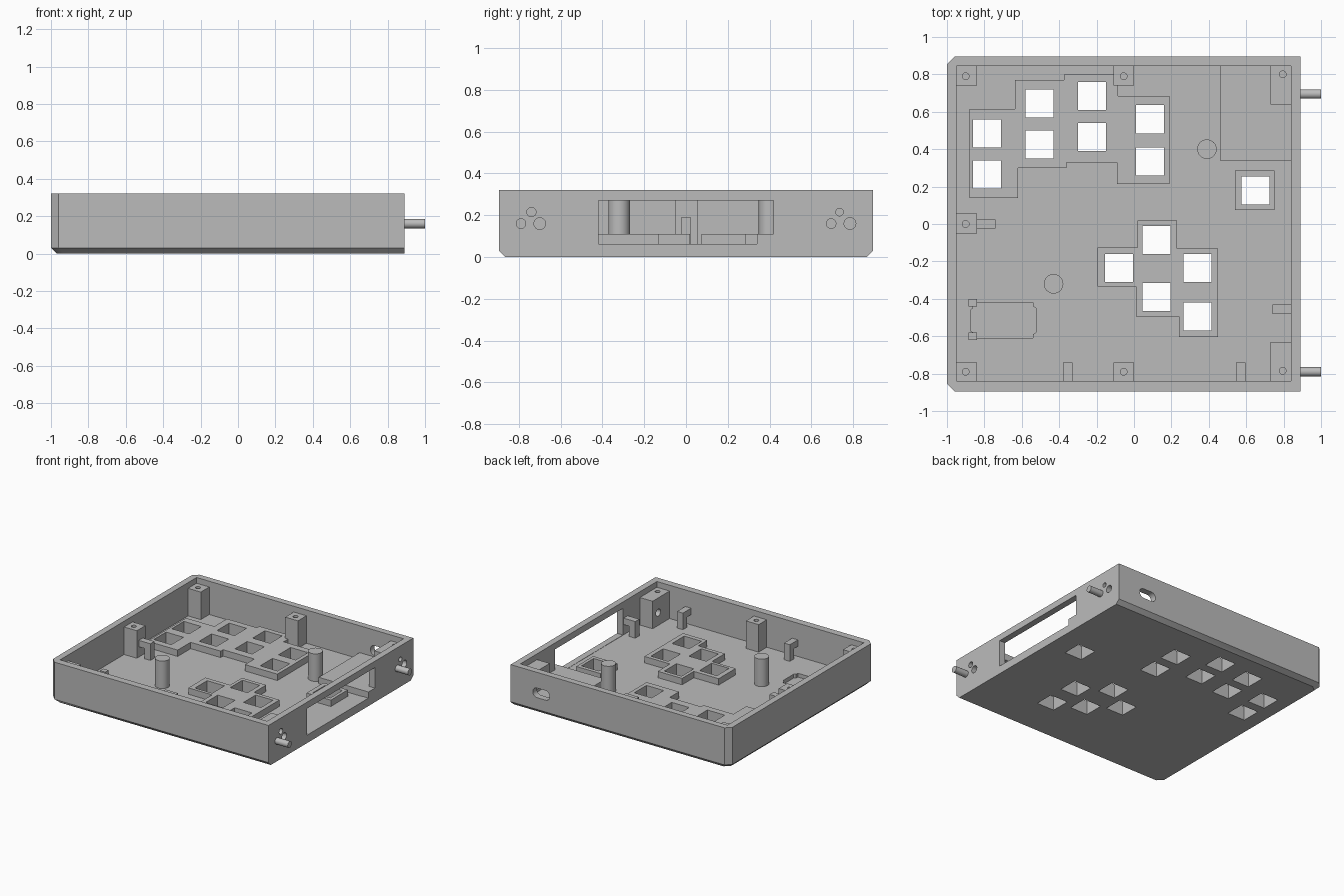
import bpy, bmesh, math

old = bpy.data.objects.get("Cube")
if old:
    bpy.data.objects.remove(old)

grey = bpy.data.materials.new("plain grey")
grey.use_nodes = True
GREY = (0.5, 0.5, 0.5, 1)
grey.diffuse_color = GREY
grey.node_tree.nodes["Principled BSDF"].inputs["Base Color"].default_value = GREY

FLOOR, POST_TOP = 0.06, 0.275
SINK = 0.05  # raised parts start inside the floor


def loft(name, rings):
    """Closed solid through rings of equal point count."""
    bm = bmesh.new()
    loops = [[bm.verts.new(p) for p in ring] for ring in rings]
    n = len(loops[0])
    for a, b in zip(loops, loops[1:]):
        for i in range(n):
            j = (i + 1) % n
            bm.faces.new((a[i], a[j], b[j], b[i]))
    bm.faces.new(loops[0][::-1])
    bm.faces.new(loops[-1])
    bmesh.ops.recalc_face_normals(bm, faces=bm.faces)
    mesh = bpy.data.meshes.new(name)
    bm.to_mesh(mesh)
    bm.free()
    mesh.materials.append(grey)
    ob = bpy.data.objects.new(name, mesh)
    bpy.context.collection.objects.link(ob)
    return ob


def prism(name, pts, lo, hi, axis="z"):
    """Extrude a flat profile along an axis; x uses (y, z), y uses (x, z)."""
    place = {"x": lambda a, b, t: (t, a, b),
             "y": lambda a, b, t: (a, t, b),
             "z": lambda a, b, t: (a, b, t)}[axis]
    return loft(name, [[place(a, b, t) for a, b in pts] for t in (lo, hi)])


def rect(x0, x1, y0, y1):
    return [(x0, y0), (x1, y0), (x1, y1), (x0, y1)]


def circle(cx, cy, r, n=32):
    return [(cx + r * math.cos(2 * math.pi * i / n),
             cy + r * math.sin(2 * math.pi * i / n)) for i in range(n)]


def activate(ob):
    bpy.ops.object.select_all(action="DESELECT")
    ob.select_set(True)
    bpy.context.view_layer.objects.active = ob


def cut(targets, cutters):
    for ob in targets:
        activate(ob)
        for c in cutters:
            mod = ob.modifiers.new("cut", "BOOLEAN")
            mod.operation, mod.solver, mod.object = "DIFFERENCE", "EXACT", c
            bpy.ops.object.modifier_apply(modifier=mod.name)
    for c in cutters:
        bpy.data.objects.remove(c)


# Tray with clipped left corners and chamfered lower edges
def outline(z, d):
    x0, x1, y, c = -1 + d, 0.89, 0.895 - d, 0.04
    return [(x0 + c, -y, z), (x1, -y, z), (x1, y, z),
            (x0 + c, y, z), (x0, y - c, z), (x0, c - y, z)]


tray = loft("tray", [outline(0, 0.03), outline(0.03, 0), outline(0.32, 0)])
cut([tray], [prism("cavity", rect(-0.95, 0.84, -0.84, 0.845), FLOOR, 0.4)])

# Side opening, rear slot and battery recess
opening = [(-0.42, 0.062), (0.34, 0.062), (0.34, 0.11),
           (0.42, 0.11), (0.42, 0.27), (-0.42, 0.27)]
right_end = circle(0.66, 0.16, 0.038)
slot = [(x if x > 0.66 else x - 0.07, z) for x, z in right_end]
recess = [(-0.86, -0.61), (-0.54, -0.61), (-0.54, -0.59), (-0.525, -0.58),
          (-0.525, -0.45), (-0.54, -0.44), (-0.54, -0.42), (-0.86, -0.42),
          (-0.86, -0.45), (-0.875, -0.46), (-0.875, -0.57), (-0.86, -0.58)]
cut([tray], [prism("opening", opening, 0.83, 0.95, "x"),
             prism("slot", slot, 0.8, 0.95, "y"),
             prism("recess", recess, 0.03, 0.1)])

# Raised key pads
upper = [(-0.88, 0.14), (-0.62, 0.14), (-0.62, 0.30), (-0.36, 0.30),
         (-0.36, 0.33), (-0.09, 0.33), (-0.09, 0.215), (0.19, 0.215),
         (0.19, 0.685), (-0.085, 0.685), (-0.085, 0.80), (-0.375, 0.80),
         (-0.375, 0.77), (-0.635, 0.77), (-0.635, 0.615), (-0.88, 0.615)]
lower = [(0.02, 0.02), (0.02, -0.125), (-0.195, -0.125), (-0.195, -0.335),
         (0.01, -0.335), (0.01, -0.495), (0.24, -0.495), (0.24, -0.605),
         (0.45, -0.605), (0.45, -0.13), (0.23, -0.13), (0.23, 0.02)]
pads = [prism("upper_key_pad", upper, SINK, 0.11),
        prism("lower_key_pad", lower, SINK, 0.11),
        prism("single_key_pad", rect(0.54, 0.75, 0.075, 0.285), SINK, 0.11)]

# Square key holes through pads and floor
keys = [(-0.785, 0.485), (-0.785, 0.265), (-0.505, 0.645), (-0.505, 0.425),
        (-0.225, 0.685), (-0.225, 0.465), (0.085, 0.56), (0.085, 0.335),
        (0.65, 0.18), (0.12, -0.085), (-0.08, -0.235), (0.34, -0.235),
        (0.12, -0.39), (0.34, -0.495)]
H = 0.075
cut([tray] + pads, [prism("key_hole", rect(x - H, x + H, y - H, y + H), -0.1, 0.2)
                    for x, y in keys])

# Screw posts around the wall: rectangle and screw position
posts = []
for name, box, x, y in [
        ("back_left_post", (-0.955, -0.84, 0.74, 0.85), -0.9, 0.79),
        ("middle_left_post", (-0.955, -0.84, -0.05, 0.055), -0.9, 0.0),
        ("front_left_post", (-0.955, -0.84, -0.845, -0.74), -0.9, -0.79),
        ("back_middle_post", (-0.11, 0.0, 0.74, 0.85), -0.055, 0.79),
        ("front_middle_post", (-0.11, 0.0, -0.845, -0.74), -0.055, -0.79),
        ("back_right_post", (0.73, 0.845, 0.64, 0.85), 0.795, 0.8),
        ("front_right_post", (0.73, 0.845, -0.845, -0.63), 0.795, -0.785)]:
    post = prism(name, rect(*box), SINK, POST_TOP)
    cut([post], [prism("screw_hole", circle(x, y, 0.018), 0.22, 0.4)])
    posts.append(post)

# Round holes through the right wall and its posts
for y, z, r, depth in [(-0.70, 0.16, 0.028, 0.6), (0.785, 0.16, 0.028, 0.6),
                       (-0.74, 0.215, 0.022, 0.8), (0.735, 0.215, 0.018, 0.8)]:
    cut([tray] + posts[-2:], [prism("side_hole", circle(y, z, r), depth, 1, "x")])

# Protruding pegs, round supports and corner slab
pegs = [prism(name, circle(y, 0.16, 0.025), 0.8, 1.0, "x")
        for name, y in (("back_peg", 0.695), ("front_peg", -0.79))]
supports = [prism(name, circle(x, y, 0.052), SINK, POST_TOP)
            for name, x, y in (("back_support", 0.39, 0.40),
                               ("front_support", -0.43, -0.32))]
prism("corner_slab", rect(0.46, 0.845, 0.34, 0.85), SINK, 0.11)


# Hooked brackets: a leg with an arm reaching the wall
def hook(name, wall, tip, lo, hi, axis):
    mid = (wall + tip) / 2
    profile = [(tip, SINK), (tip, 0.19), (wall, 0.19),
               (wall, 0.14), (mid, 0.14), (mid, SINK)]
    prism(name, profile, lo, hi, axis)


hook("left_hook", -0.845, -0.74, -0.025, 0.025, "y")
hook("right_hook", 0.845, 0.74, -0.48, -0.43, "y")
hook("front_left_hook", -0.845, -0.74, -0.38, -0.33, "x")
hook("front_right_hook", -0.845, -0.74, 0.545, 0.595, "x")

# Battery tabs
for name, y in (("back_battery_tab", -0.42), ("front_battery_tab", -0.6)):
    prism(name, rect(-0.885, -0.84, y - 0.02, y + 0.02), SINK, 0.1)

# Smooth the round parts, keeping hard edges
for ob in [tray] + posts + pegs + supports:
    activate(ob)
    bpy.ops.object.shade_smooth_by_angle(angle=math.radians(30))
